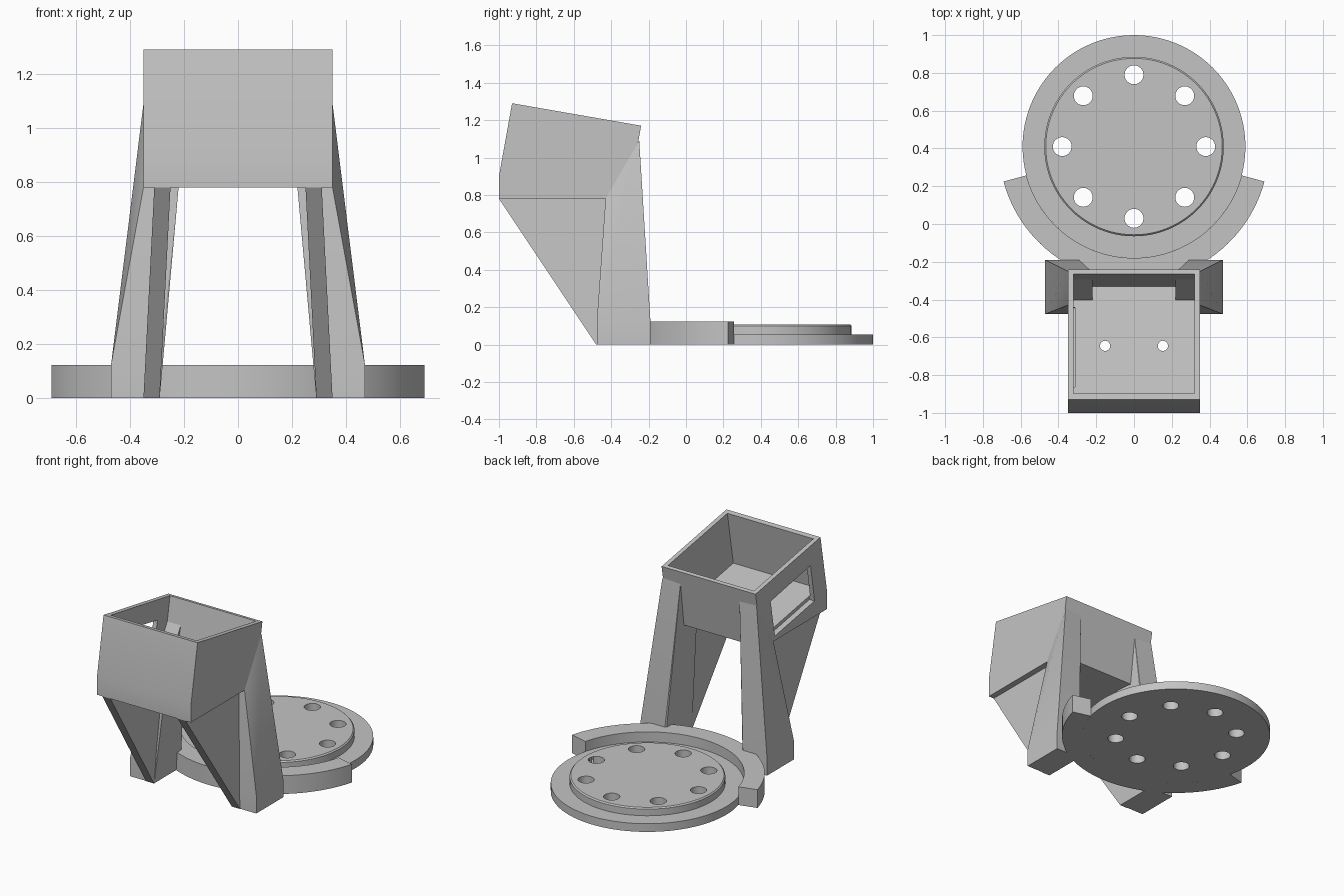
import bpy, bmesh
from math import radians, sin, cos
from mathutils import Vector, Matrix

if "Cube" in bpy.data.objects:
    bpy.data.objects.remove(bpy.data.objects["Cube"], do_unlink=True)

grey = bpy.data.materials.new("plain_grey")
grey.use_nodes = True
grey.diffuse_color = (0.55, 0.55, 0.55, 1)
grey.node_tree.nodes["Principled BSDF"].inputs["Base Color"].default_value = (0.55, 0.55, 0.55, 1)

CENTRE = Vector((0, 0.41, 0))   # axis of the round base


def finish(name, bm):
    bmesh.ops.recalc_face_normals(bm, faces=bm.faces)
    mesh = bpy.data.meshes.new(name)
    bm.to_mesh(mesh)
    bm.free()
    mesh.materials.append(grey)
    obj = bpy.data.objects.new(name, mesh)
    bpy.context.collection.objects.link(obj)
    return obj


def hull(name, points):
    bm = bmesh.new()
    for p in points:
        bm.verts.new(p)
    bmesh.ops.convex_hull(bm, input=bm.verts)
    bmesh.ops.dissolve_limit(bm, angle_limit=radians(0.5), verts=bm.verts, edges=bm.edges)
    return finish(name, bm)


def prism(name, profile, x0, x1):
    """Side profile of (y, z) points, extruded from x0 to x1."""
    return hull(name, [(x, y, z) for x in (x0, x1) for y, z in profile])


def lathe(name, profile, start, angle, steps):
    """Profile of (radius, z) points turned about the base axis."""
    bm = bmesh.new()
    closed = angle < 360
    a = radians(start)
    vs = [bm.verts.new(CENTRE + Vector((r * cos(a), r * sin(a), z))) for r, z in profile]
    edges = [bm.edges.new(pair) for pair in zip(vs, vs[1:])]
    geom = vs + edges
    if closed:
        geom += [bm.edges.new((vs[-1], vs[0])), bm.faces.new(vs)]
    bmesh.ops.spin(bm, geom=geom, cent=CENTRE, axis=(0, 0, 1),
                   angle=radians(angle), steps=steps)
    bmesh.ops.remove_doubles(bm, verts=bm.verts, dist=0.0005)
    return finish(name, bm)


def drill(name, x, y, radius):
    bm = bmesh.new()
    bmesh.ops.create_cone(bm, cap_ends=True, segments=32, radius1=radius, radius2=radius,
                          depth=4, matrix=Matrix.Translation((x, y, 0)))
    return finish(name, bm)


def cut(obj, cutters):
    for c in cutters:
        mod = obj.modifiers.new("cut", "BOOLEAN")
        mod.operation = "DIFFERENCE"
        mod.solver = "EXACT"
        mod.object = c
    bpy.context.view_layer.update()
    deps = bpy.context.evaluated_depsgraph_get()
    mesh = bpy.data.meshes.new_from_object(obj.evaluated_get(deps))
    obj.modifiers.clear()
    obj.data = mesh
    for c in cutters:
        bpy.data.objects.remove(c, do_unlink=True)


# Round base with a raised plate and eight bolt holes
base = lathe("base_disc", [(0, 0), (0.59, 0), (0.59, 0.055), (0.475, 0.055),
                           (0.475, 0.1), (0.467, 0.108), (0, 0.108)], 0, 360, 96)
cut(base, [drill("bolt_hole", 0.38 * cos(radians(45 * i)),
                 CENTRE.y + 0.38 * sin(radians(45 * i)), 0.05) for i in range(8)])

# Partial collar around the front of the base
collar = lathe("base_collar", [(0.59, 0), (0.715, 0), (0.715, 0.123), (0.59, 0.123)],
               195, 150, 48)

# Tilted open box with a wedge under its floor
box = prism("tilted_box", [(-1, 0.78), (-1, 0.9), (-0.93, 1.29), (-0.24, 1.17),
                           (-0.31, 0.78)], -0.35, 0.35)
cavity = prism("cavity", [(-0.96, 0.925), (-0.888, 1.335), (-0.257, 1.225),
                          (-0.33, 0.814)], -0.32, 0.32)
window = prism("window", [(-0.825, 1.14), (-0.4, 1.06), (-0.445, 0.81),
                          (-0.867, 0.885)], -0.5, -0.312)
cut(box, [cavity, window] + [drill("floor_hole", x, -0.645, 0.027) for x in (-0.153, 0.153)])

# Tapered legs and their front braces
parts = [base, collar, box]
for side, s in (("left", 1), ("right", -1)):
    foot = [(s * x, y, z) for x in (0.29, 0.47) for y in (-0.477, -0.19) for z in (0, 0.123)]
    top = [(s * 0.35, -0.43, 0.78), (s * 0.22, -0.43, 0.78),
           (s * 0.35, -0.25, 1.09), (s * 0.22, -0.255, 1.08)]
    parts.append(hull(side + "_leg", foot + top))
    brace = [(s * (x - lean), y, z) for x in (0.29, 0.35)
             for lean, y, z in ((0, -0.48, 0), (0, -0.46, 0),
                                (0.04, -1, 0.78), (0.04, -0.42, 0.78))]
    parts.append(hull(side + "_brace", brace))

# Smooth curved walls, keep edges crisp
bpy.ops.object.select_all(action="DESELECT")
for p in parts:
    p.select_set(True)
bpy.context.view_layer.objects.active = base
bpy.ops.object.shade_smooth_by_angle(angle=radians(25))
